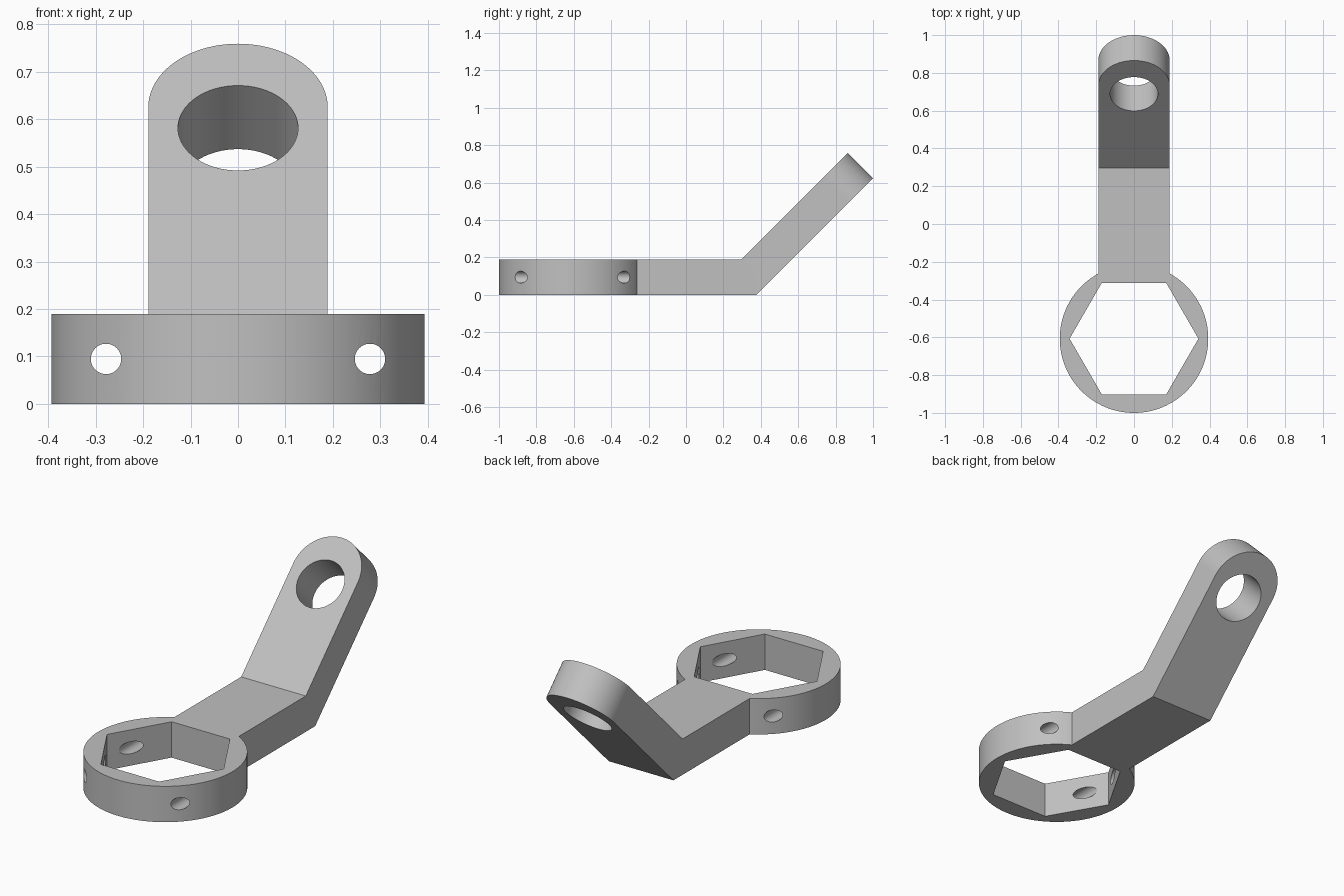
import bpy
from math import sin, cos, tan, pi, radians, sqrt

cube = bpy.data.objects.get("Cube")
if cube:
    bpy.data.objects.remove(cube, do_unlink=True)

THICK = 0.1895       # plate thickness
RING_Y = -0.607      # ring centre
RING_R = 0.393
HALF_W = 0.189       # half width of the arm
BEND_Y = 0.2965      # bend line on the upper face
SLOPE = 0.805        # length of the tilted part, to its round tip
K = sqrt(0.5)


def cylinder(name, radius, depth, location, rotation=(0, 0, 0), sides=96):
    bpy.ops.mesh.primitive_cylinder_add(vertices=sides, radius=radius, depth=depth,
                                        location=location, rotation=rotation)
    obj = bpy.context.object
    obj.name = name
    return obj


def on_slope(s, drop=0):
    """Point on the tilted part, s along it and drop below its upper face."""
    return (BEND_Y + (s + drop) * K, THICK + (s - drop) * K)


def combine(target, tool, operation):
    """Apply a boolean and discard the tool."""
    bpy.context.view_layer.objects.active = target
    mod = target.modifiers.new(operation.lower(), 'BOOLEAN')
    mod.operation = operation
    mod.solver = 'EXACT'
    mod.object = tool
    bpy.ops.object.modifier_apply(modifier=mod.name)
    bpy.data.objects.remove(tool, do_unlink=True)


def build_arm():
    """Bent strip with a mitred bend and a rounded tip."""
    start = RING_Y + 0.15
    arc = [(HALF_W * cos(a), SLOPE - HALF_W + HALF_W * sin(a))
           for a in (pi * i / 48 for i in range(49))]
    top = [(HALF_W, start, THICK), (HALF_W, BEND_Y, THICK)]
    low_bend = BEND_Y + THICK * tan(radians(22.5))
    low = [(HALF_W, start, 0), (HALF_W, low_bend, 0)]
    for x, s in arc:
        top.append((x, *on_slope(s)))
        low.append((x, *on_slope(s, THICK)))
    top += [(-HALF_W, BEND_Y, THICK), (-HALF_W, start, THICK)]
    low += [(-HALF_W, low_bend, 0), (-HALF_W, start, 0)]

    n = len(top)
    flat, tilted = [0, 1, n - 2, n - 1], list(range(1, n - 1))
    faces = [flat, tilted]
    faces += [[i + n for i in reversed(f)] for f in (flat, tilted)]
    faces += [[i, i + n, (i + 1) % n + n, (i + 1) % n] for i in range(n)]
    mesh = bpy.data.meshes.new("arm")
    mesh.from_pydata(top + low, [], faces)
    obj = bpy.data.objects.new("arm", mesh)
    bpy.context.collection.objects.link(obj)
    return obj


# Ring and arm joined into one solid
bracket = cylinder("bracket", RING_R, THICK, (0, RING_Y, THICK / 2), sides=128)
combine(bracket, build_arm(), 'UNION')

# Hexagonal opening
combine(bracket, cylinder("hex_cutter", 0.341, 1, (0, RING_Y, 0),
                          (0, 0, radians(30)), 6), 'DIFFERENCE')

# Pin holes running front to back through the ring
for side in (-1, 1):
    combine(bracket, cylinder("pin_cutter", 0.032, 1,
                              (side * 0.278, RING_Y, THICK / 2),
                              (radians(90), 0, 0), 48), 'DIFFERENCE')

# Eye hole square to the tilted part
combine(bracket, cylinder("eye_cutter", 0.1265, 0.5,
                          (0, *on_slope(0.554, THICK / 2)),
                          (radians(45), 0, 0)), 'DIFFERENCE')

# Grey finish
grey = bpy.data.materials.new("plain_grey")
grey.use_nodes = True
colour = (0.53, 0.53, 0.53, 1)
grey.diffuse_color = colour
grey.node_tree.nodes["Principled BSDF"].inputs["Base Color"].default_value = colour
bracket.data.materials.clear()
bracket.data.materials.append(grey)
for poly in bracket.data.polygons:
    poly.material_index = 0

bpy.ops.object.select_all(action='DESELECT')
bracket.select_set(True)
bpy.context.view_layer.objects.active = bracket
bpy.ops.object.shade_smooth_by_angle(angle=radians(30))
